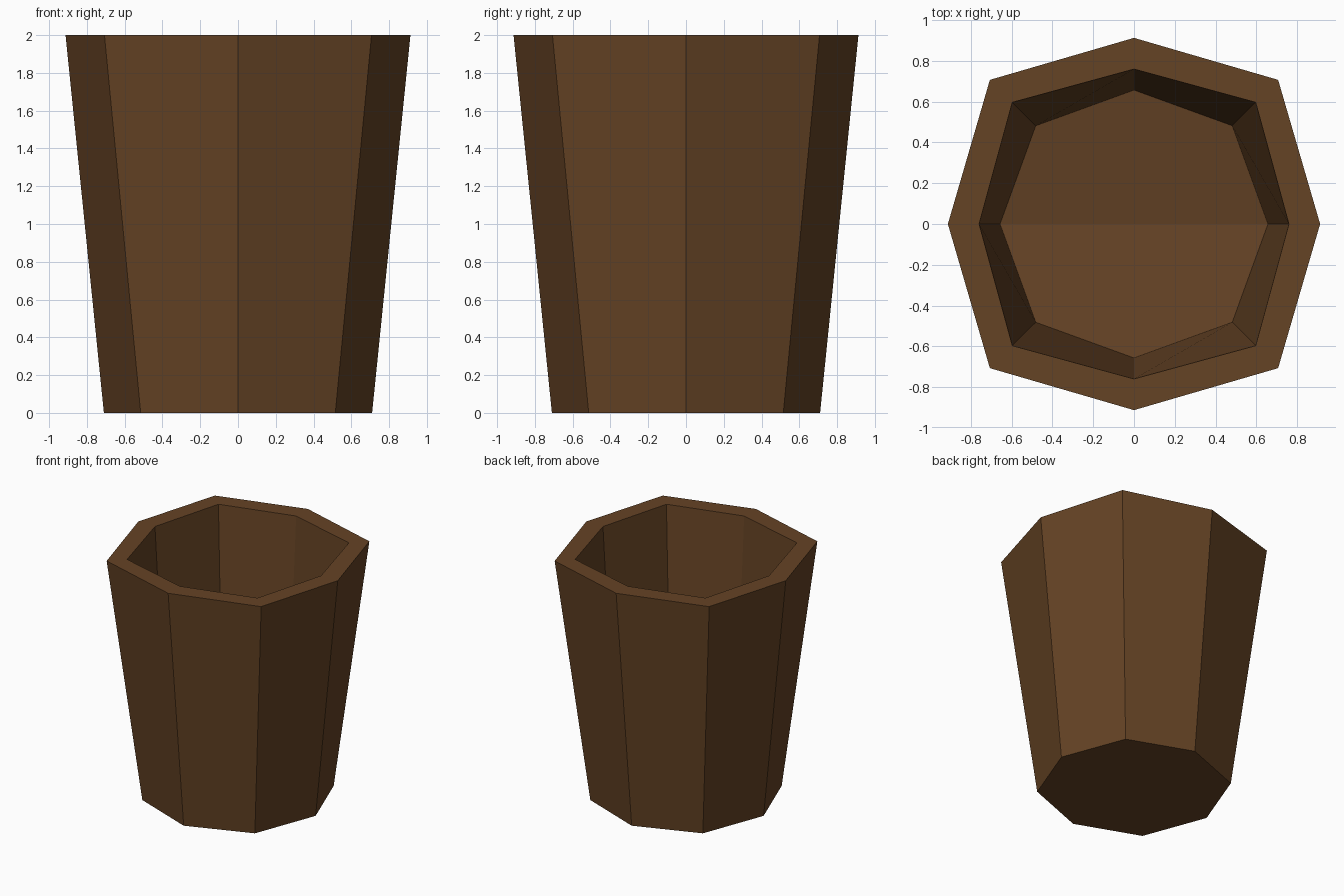
import bpy, bmesh, math

if "Cube" in bpy.data.objects:
    bpy.data.objects.remove(bpy.data.objects["Cube"])

brown = bpy.data.materials.new("dark brown wood")
brown.diffuse_color = (0.13, 0.056, 0.018, 1.0)
brown.use_nodes = True
brown.node_tree.nodes["Principled BSDF"].inputs["Base Color"].default_value = brown.diffuse_color

bm = bmesh.new()


def ring(axis, diag, height):
    """Eight-sided ring: axis = radius on x/y axes, diag = x and y of the corners."""
    verts = []
    for i in range(8):
        r = axis if i % 2 == 0 else diag * math.sqrt(2)
        a = i * math.pi / 4
        x, y = r * math.cos(a), r * math.sin(a)
        verts.append(bm.verts.new((x, y, height(y))))
    return verts


# Rings from the base, up the outside, over the rim and down inside
base = ring(0.71, 0.515, lambda y: 0.0)
outer_rim = ring(0.913, 0.707, lambda y: 2.0)
inner_rim = ring(0.76, 0.597, lambda y: 2.0)
floor = ring(0.657, 0.482, lambda y: 0.25 + 0.13 * abs(y))  # shallow valley

# Outer wall, flat rim and inner wall
rings = [base, outer_rim, inner_rim, floor]
for a, b in zip(rings, rings[1:]):
    for i in range(8):
        j = (i + 1) % 8
        bm.faces.new((a[i], a[j], b[j], b[i]))

# Underside and the two halves of the inside floor
bm.faces.new(base[::-1])
bm.faces.new(floor[0:5])
bm.faces.new(floor[4:] + floor[:1])
bmesh.ops.recalc_face_normals(bm, faces=bm.faces)

mesh = bpy.data.meshes.new("tapered_bucket")
bm.to_mesh(mesh)
bm.free()
mesh.materials.append(brown)
bucket = bpy.data.objects.new("tapered_bucket", mesh)
bpy.context.collection.objects.link(bucket)
